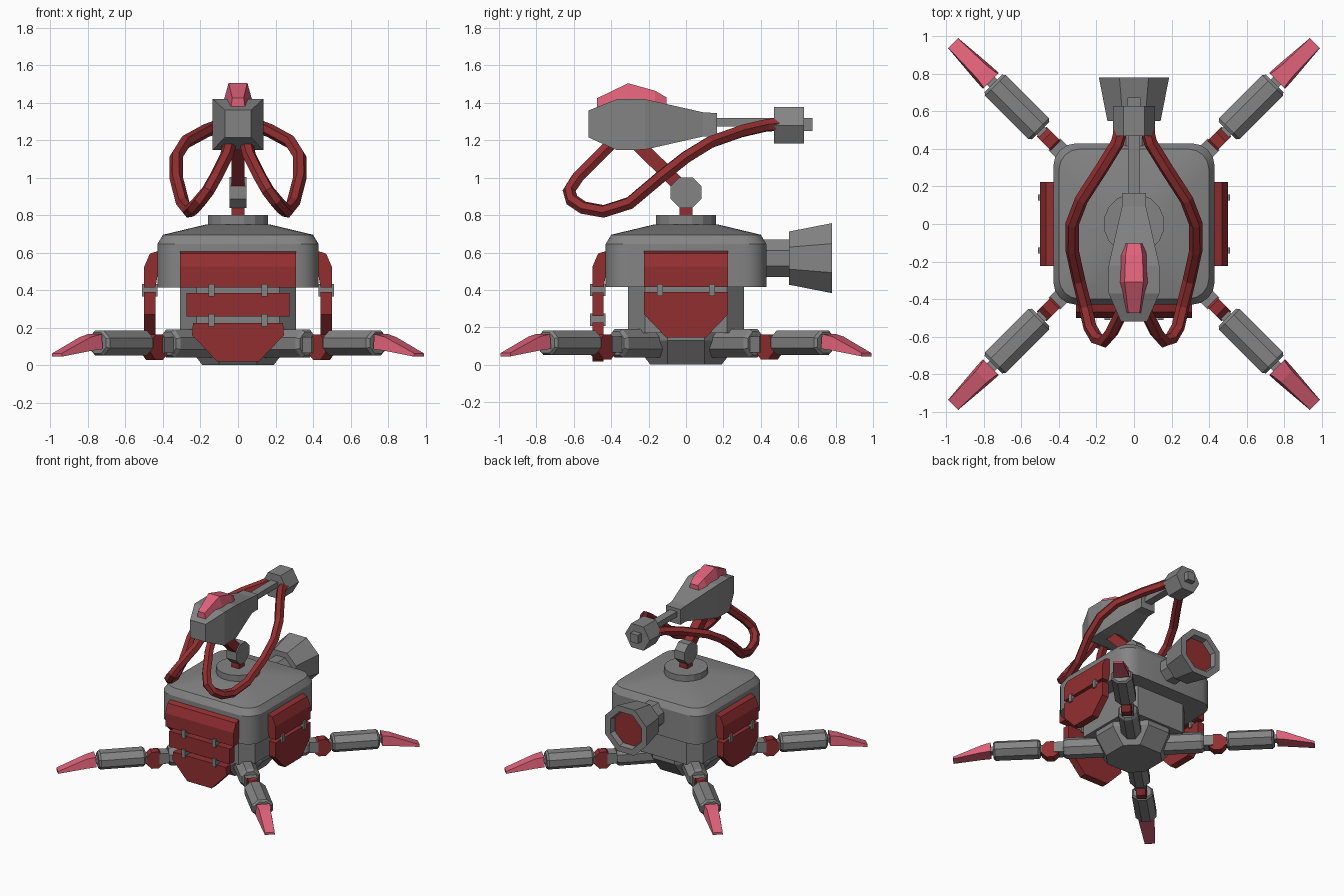
import bpy, bmesh, math
from mathutils import Vector, Matrix

if "Cube" in bpy.data.objects:
    bpy.data.objects.remove(bpy.data.objects["Cube"])


def material(name, rgb):
    m = bpy.data.materials.new(name)
    m.diffuse_color = (*rgb, 1)
    m.use_nodes = True
    m.node_tree.nodes["Principled BSDF"].inputs["Base Color"].default_value = m.diffuse_color
    return m


GRAY = material("gray metal", (0.23, 0.23, 0.23))
RED = material("dark red", (0.29, 0.028, 0.03))
PINK = material("pink", (0.74, 0.12, 0.19))


def loft(name, rings, mat, turn=0.0):
    """Skin a list of equal-length point rings and cap both ends."""
    bm = bmesh.new()
    vs = [[bm.verts.new(p) for p in r] for r in rings]
    n = len(rings[0])
    for a, b in zip(vs, vs[1:]):
        for i in range(n):
            bm.faces.new((a[i], a[(i + 1) % n], b[(i + 1) % n], b[i]))
    bm.faces.new(vs[0][::-1])
    bm.faces.new(vs[-1])
    bmesh.ops.recalc_face_normals(bm, faces=bm.faces)
    me = bpy.data.meshes.new(name)
    bm.to_mesh(me)
    bm.free()
    me.materials.append(mat)
    ob = bpy.data.objects.new(name, me)
    ob.rotation_euler.z = turn
    bpy.context.collection.objects.link(ob)
    return ob


def box(name, x, y, z, mat, turn=0.0):
    rings = [[(x[0], y[0], h), (x[1], y[0], h), (x[1], y[1], h), (x[0], y[1], h)] for h in z]
    return loft(name, rings, mat, turn)


def ngon(n, axis, pos, r, c=(0, 0), flat=True, squash=1.0):
    """Regular ring at pos along an axis; c is the centre in the other two axes."""
    k = 1 / math.cos(math.pi / n) if flat else 1
    out = []
    for i in range(n):
        t = 2 * math.pi * (i + (0.5 if flat else 0)) / n
        p = [c[0] + r * k * math.cos(t), c[1] + r * k * math.sin(t) * squash]
        p.insert("xyz".index(axis), pos)
        out.append(p)
    return out


def rounded(half, rad, z, seg):
    """Rounded square ring."""
    c, out = half - rad, []
    for q, (sx, sy) in enumerate([(1, 1), (-1, 1), (-1, -1), (1, -1)]):
        for i in range(seg + 1):
            t = math.pi / 2 * (q + i / seg)
            out.append((sx * c + rad * math.cos(t), sy * c + rad * math.sin(t), z))
    return out


def rect_y(y, w, z0, z1, w_top=None):
    t = w if w_top is None else w_top
    return [(-w, y, z0), (w, y, z0), (t, y, z1), (-t, y, z1)]


# Body: domed shell, lower block, hub and top hatch
shell = loft("body_shell", [rounded(.43, .12, .415, 4), rounded(.43, .12, .645, 4),
                            rounded(.40, .11, .695, 4), rounded(.17, .10, .75, 4)], GRAY)
bpy.context.view_layer.objects.active = shell
shell.select_set(True)
bpy.ops.object.shade_smooth_by_angle(angle=math.radians(24))
shell.select_set(False)
loft("lower_body", [rounded(.31, .09, .17, 1), rounded(.31, .09, .42, 1)], GRAY)
hub = [[(a, -.1, z), (a, .1, z), (.1, a, z), (-.1, a, z), (-.1 - a + .1, .1, z),
        (-a, -.1, z), (-.1, -a, z), (.1, -a, z)] for a, z in ((.19, 0), (.29, .13), (.29, .18))]
loft("hub", hub, GRAY)
loft("top_hatch", [ngon(16, "z", .73, .16), ngon(16, "z", .80, .16)], GRAY)

# Rear engine with a recessed red nozzle
loft("engine_pipe", [ngon(8, "y", .40, .10, (0, .57)), ngon(8, "y", .56, .10, (0, .57))], GRAY)
loft("engine_bell", [ngon(8, "y", y, r, (0, .57)) for y, r in
                     ((.55, .142), (.78, .187), (.78, .14), (.73, .13))], GRAY)
loft("engine_nozzle", [ngon(8, "y", .728, .132, (0, .57)), ngon(8, "y", .736, .132, (0, .57))], RED)


# Armour plates hanging around the body (built facing -y, then turned)
def plate(name, outline, turn):
    loft(name, [[(x, y, z) for x, z in outline] for y in (-.50, -.44)], RED, turn)


def upper_plate(name, w, turn):
    prof = [(.42, .61), (.47, .595), (.50, .525), (.50, .415), (.44, .415), (.42, .53)]
    loft(name, [[(x, -d, z) for d, z in prof] for x in (-w, w)], RED, turn)


def clips(name, z, turn):
    for s in (-1, 1):
        box(name, (s * .14 - .016, s * .14 + .016), (-.512, -.43), (z - .033, z + .033), GRAY, turn)


upper_plate("front_upper_plate", .31, 0)
plate("front_middle_plate", [(-.275, .26), (.275, .26), (.275, .385), (-.275, .385)], 0)
plate("front_lower_plate", [(-.11, .018), (.11, .018), (.245, .16), (.24, .225),
                            (-.24, .225), (-.245, .16)], 0)
clips("front_clip", .40, 0)
clips("front_clip", .24, 0)
for turn in (math.pi / 2, -math.pi / 2):
    upper_plate("side_upper_plate", .225, turn)
    plate("side_lower_plate", [(-.105, .145), (.105, .145), (.225, .27), (.225, .39),
                               (-.225, .39), (-.225, .27)], turn)
    clips("side_clip", .40, turn)

# Four diagonal legs, built along +x and turned
for k in range(4):
    t = math.pi / 4 + k * math.pi / 2
    loft("thigh", [ngon(8, "x", u, r, (0, .115)) for u, r in
                   ((.15, .075), (.51, .075), (.53, .062))], GRAY, t)
    box("thigh_tongue", (.52, .60), (-.045, .045), (.065, .15), GRAY, t)
    loft("knee_joint", [ngon(8, "y", v, .067, (.63, .095)) for v in (-.036, .036)], RED, t)
    box("shin_tongue", (.67, .73), (-.03, .03), (.075, .135), GRAY, t)
    loft("shin", [ngon(8, "x", u, r, (0, .118), squash=.84) for u, r in
                  ((.705, .066), (.72, .079), (1.045, .079), (1.06, .066))], GRAY, t)
    box("ankle", (1.05, 1.09), (-.03, .03), (.10, .14), GRAY, t)
    foot = ((1.08, .06, .052, .085, .165), (1.15, .056, .042, .078, .15), (1.365, .038, .036, .045, .063))
    loft("foot", [[(u, -w, z0), (u, w, z0), (u, wt, z1), (u, -wt, z1)]
                  for u, w, wt, z0, z1 in foot], PINK, t)

# Neck: post, round pivot and slanted arm
box("neck_post", (-.035, .035), (-.035, .035), (.79, .88), RED)
loft("neck_pivot", [ngon(8, "x", x, .082, (0, .92)) for x in (-.045, .045)], GRAY)
loft("neck_arm", [[(x, y + d * .025, z + d * .027) for x, d in
                   ((-.035, -1), (.035, -1), (.035, 1), (-.035, 1))]
                  for y, z in ((-.02, .945), (-.27, 1.19))], RED)

# Head, barrel and muzzle
loft("head", [rect_y(*r) for r in ((-.52, .07, 1.215, 1.36), (-.37, .135, 1.147, 1.42),
                                   (-.22, .135, 1.15, 1.42), (.09, .065, 1.22, 1.35),
                                   (.165, .065, 1.22, 1.345))], GRAY)
loft("barrel", [rect_y(y, .032, 1.275, 1.32) for y in (.15, .49)], GRAY)
loft("muzzle", [ngon(6, "y", y, .112, (0, 1.28), False) for y in (.47, .63)], GRAY)
loft("muzzle_tip", [rect_y(y, .035, 1.25, 1.32) for y in (.62, .675)], GRAY)
loft("head_crest", [rect_y(*r) for r in ((-.475, .04, 1.36, 1.425, .03), (-.31, .082, 1.39, 1.505, .05),
                                         (-.165, .075, 1.39, 1.465, .045),
                                         (-.105, .05, 1.37, 1.43, .035))], PINK)

# Pair of hoses looping from the head down and back to the muzzle
PATH = [(.04, -.38, 1.20), (.06, -.46, 1.12), (.12, -.58, 1.00), (.16, -.625, .93), (.20, -.61, .88),
        (.235, -.55, .84), (.26, -.44, .82), (.295, -.30, .865), (.33, -.14, 1.00),
        (.33, 0, 1.11), (.28, .13, 1.19), (.17, .30, 1.25), (.09, .43, 1.28), (.07, .50, 1.285)]


def hose(name, side):
    pts = [Vector((side * x, y, z)) for x, y, z in PATH]
    rings, ref = [], Vector((side, 0, 0))
    for i, p in enumerate(pts):
        d = (pts[min(i + 1, len(pts) - 1)] - pts[max(i - 1, 0)]).normalized()
        ref = (ref - d * ref.dot(d)).normalized()
        rings.append([p + Matrix.Rotation(math.pi / 3 * k, 3, d) @ ref * .036 for k in range(6)])
    loft(name, rings, RED)


for side in (-1, 1):
    hose("hose", side)
